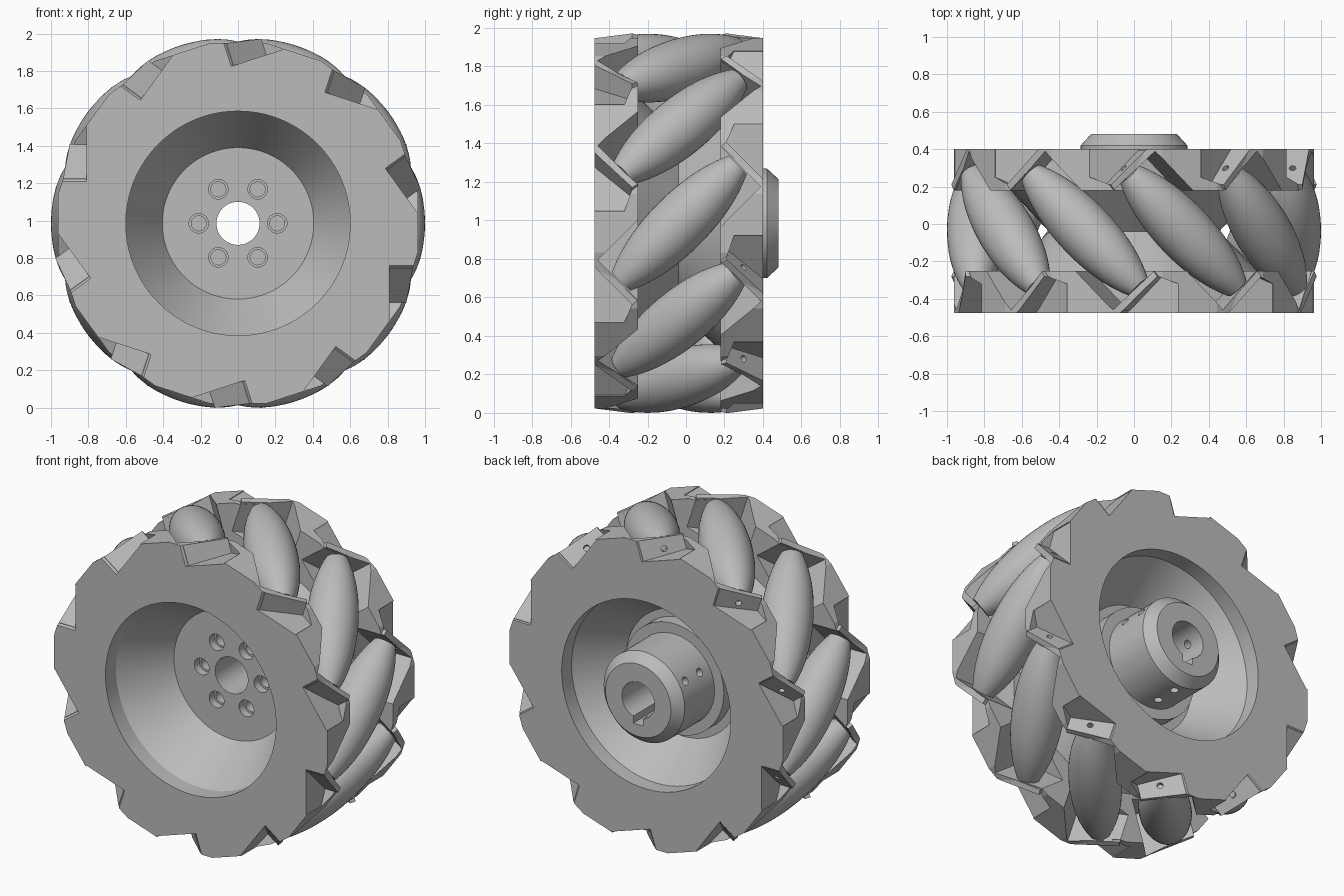
import bpy, bmesh, math
from mathutils import Matrix, Vector

cube = bpy.data.objects.get("Cube")
if cube:
    bpy.data.objects.remove(cube, do_unlink=True)

CENTRE = Vector((0, -0.035, 0.985))   # middle of the roller ring
COUNT = 10
AXLE = 0.848                          # roller axis distance from wheel axis
ANGLES = [math.tau * i / COUNT for i in range(COUNT)]
R2 = math.sqrt(2)

grey = bpy.data.materials.new("light_grey")
grey.use_nodes = True
grey.diffuse_color = (0.5, 0.5, 0.5, 1)
grey.node_tree.nodes["Principled BSDF"].inputs["Base Color"].default_value = (0.5, 0.5, 0.5, 1)


def make(name, bm):
    bmesh.ops.recalc_face_normals(bm, faces=bm.faces)
    mesh = bpy.data.meshes.new(name)
    bm.to_mesh(mesh)
    bm.free()
    mesh.materials.append(grey)
    ob = bpy.data.objects.new(name, mesh)
    bpy.context.collection.objects.link(ob)
    return ob


def select(ob):
    bpy.ops.object.select_all(action='DESELECT')
    ob.select_set(True)
    bpy.context.view_layer.objects.active = ob


def smooth(ob):
    select(ob)
    bpy.ops.object.shade_smooth_by_angle(angle=math.radians(15))


def combine(ob, bm, operation='DIFFERENCE'):
    helper = make("helper", bm)
    helper.hide_render = True
    mod = ob.modifiers.new("combine", 'BOOLEAN')
    mod.operation, mod.solver, mod.object = operation, 'EXACT', helper
    mod.use_self = True
    select(ob)
    bpy.ops.object.modifier_apply(modifier=mod.name)
    bpy.data.objects.remove(helper, do_unlink=True)


def local(angle, rho, u, v):
    """Radial, tangential and axial offsets at a roller station."""
    c, s = math.cos(angle), math.sin(angle)
    return CENTRE + Vector((rho * c - u * s, v, rho * s + u * c))


def prism(bm, low, high):
    a = [bm.verts.new(p) for p in low]
    b = [bm.verts.new(p) for p in high]
    bm.faces.new(a)
    bm.faces.new(b)
    for i in range(len(a)):
        j = (i + 1) % len(a)
        bm.faces.new((a[i], a[j], b[j], b[i]))


def rod(bm, start, end, radius, segs=32):
    d = end - start
    mat = Matrix.Translation((start + end) / 2) @ d.to_track_quat('Z', 'Y').to_matrix().to_4x4()
    bmesh.ops.create_cone(bm, cap_ends=True, segments=segs, radius1=radius,
                          radius2=radius, depth=d.length, matrix=mat)


def rim_radius(a):
    """Twenty flat sides around the rim."""
    step = math.tau / 20
    return 0.963 / math.cos((a + step / 2) % step - step / 2)


# Wheel body: two flanges, double cone and hub turned around the y axis
RIM = None
profile = [(0.115, -0.065), (0.405, -0.065), (0.6, -0.37), (0.6, -0.475),
           (RIM, -0.475), (RIM, -0.25), (0.66, -0.25), (0.455, -0.04),
           (0.66, 0.18), (RIM, 0.18), (RIM, 0.4), (0.595, 0.4), (0.595, 0.3),
           (0.4, 0.03), (0.35, 0.03), (0.35, 0.12), (0.285, 0.12),
           (0.285, 0.42), (0.23, 0.48), (0.115, 0.48)]
bm = bmesh.new()
rings = []
for i in range(80):
    a = math.tau * i / 80
    ring = []
    for r, y in profile:
        r = r or rim_radius(a)
        ring.append(bm.verts.new((r * math.cos(a), y, CENTRE.z + r * math.sin(a))))
    rings.append(ring)
for i, ring in enumerate(rings):
    nxt = rings[(i + 1) % len(rings)]
    for j in range(len(ring)):
        k = (j + 1) % len(ring)
        bm.faces.new((ring[j], ring[k], nxt[k], nxt[j]))
body = make("wheel_body", bm)

# Angled roller pockets in both flanges
bm = bmesh.new()
for a in ANGLES:
    foot = [((t + n) / R2, (t - n) / R2)
            for t, n in ((-0.435, -0.165), (0.435, -0.165), (0.435, 0.165), (-0.435, 0.165))]
    prism(bm, [local(a, 0.69, u, v) for u, v in foot],
          [local(a, 1.1, u, v) for u, v in foot])
combine(body, bm)

# Screw access notches behind each bearing plate, open towards the rim
foot = ((-0.205, -0.46), (-0.42, -0.245), (-0.515, -0.285), (-0.515, -0.46))
bm = bmesh.new()
for a in ANGLES:
    for s in (1, -1):
        prism(bm, [local(a, 0.81, s * u, s * v) for u, v in foot],
              [local(a, 1.05, s * u, s * v) for u, v in foot])
combine(body, bm)

# Bearing plates holding the roller ends
foot = ((-0.239, -0.429), (-0.19, -0.429), (-0.402, -0.217), (-0.423, -0.245))
tops = (0.935, 0.935, 0.9, 0.9)
bm = bmesh.new()
for a in ANGLES:
    for s in (1, -1):
        prism(bm, [local(a, 0.75, s * u, s * v) for u, v in foot],
              [local(a, h, s * u, s * v) for h, (u, v) in zip(tops, foot)])
combine(body, bm, 'UNION')

# Axle screw holes in the rear plates
bm = bmesh.new()
for a in ANGLES:
    rod(bm, local(a, AXLE, 0.29, 0.29), local(a, AXLE, 0.36, 0.36), 0.018, 16)
combine(body, bm)

# Bolt holes, set screw holes and keyway
bm = bmesh.new()
for i in range(6):
    a = math.tau * i / 6
    x, z = 0.21 * math.cos(a), CENTRE.z + 0.21 * math.sin(a)
    rod(bm, Vector((x, -0.15, z)), Vector((x, -0.015, z)), 0.052)
    rod(bm, Vector((x, -0.12, z)), Vector((x, 0.09, z)), 0.04)
for deg in (-90, 30, 150):
    a = math.radians(deg)
    d = Vector((math.cos(a), 0, math.sin(a)))
    for y in (0.215, 0.36):
        hub = Vector((0, y, CENTRE.z))
        rod(bm, hub + d * 0.09, hub + d * 0.33, 0.025)
combine(body, bm)
bm = bmesh.new()
key = Matrix.Translation((0, 0.35, CENTRE.z - 0.115)) @ Matrix.Diagonal((0.07, 0.4, 0.08, 1))
bmesh.ops.create_cube(bm, size=1, matrix=key)
combine(body, bm)
smooth(body)

# Barrel rollers, set at 45 degrees
barrel = []
for i in range(-10, 11):
    s = 0.287 * i / 10
    th = math.atan2(s, AXLE)
    t = (math.sin(th) + s) / R2
    r = math.hypot(math.cos(th) - AXLE, (math.sin(th) - s) / R2)
    barrel.append((t, r - 0.1 * t ** 2 - 0.5 * t ** 4))
for n, a in enumerate(ANGLES):
    bm = bmesh.new()
    loops = []
    for t, r in barrel:
        loop = []
        for k in range(40):
            b = math.tau * k / 40
            w = r * math.sin(b)
            loop.append(bm.verts.new(local(a, AXLE + r * math.cos(b), (t + w) / R2, (t - w) / R2)))
        loops.append(loop)
    for p, q in zip(loops, loops[1:]):
        for k in range(40):
            m = (k + 1) % 40
            bm.faces.new((p[k], p[m], q[m], q[k]))
    bm.faces.new(loops[0])
    bm.faces.new(loops[-1])
    smooth(make(f"roller_{n + 1}", bm))
